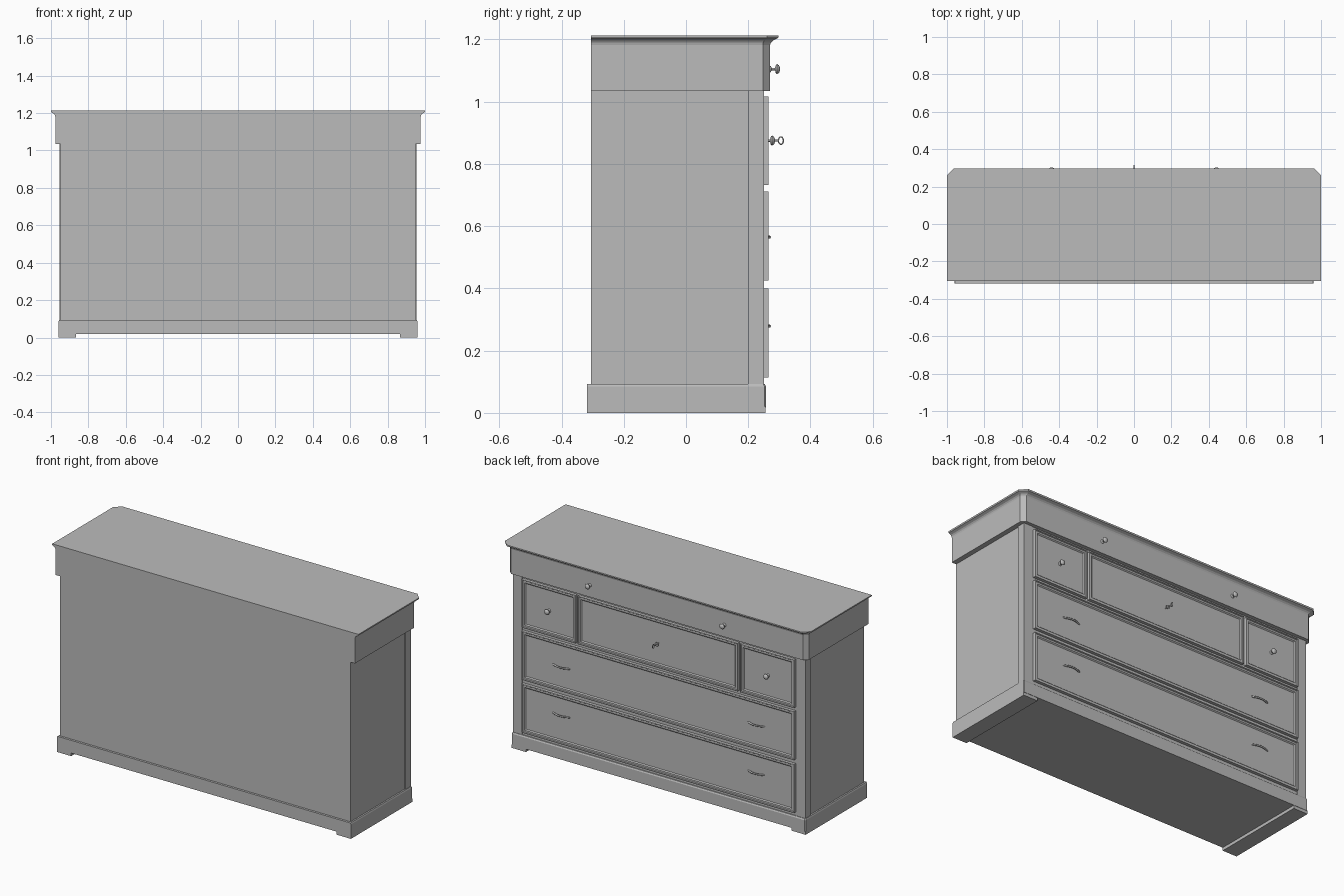
import bpy, bmesh, math
from mathutils import Matrix, Vector

if "Cube" in bpy.data.objects:
    bpy.data.objects.remove(bpy.data.objects["Cube"])

GREY = (0.5, 0.5, 0.5, 1)
paint = bpy.data.materials.new("plain grey")
paint.use_nodes = True
paint.diffuse_color = GREY
paint.node_tree.nodes["Principled BSDF"].inputs["Base Color"].default_value = GREY

BACK = -0.305


def finish(name, bm, smooth=False):
    bmesh.ops.recalc_face_normals(bm, faces=bm.faces)
    mesh = bpy.data.meshes.new(name)
    bm.to_mesh(mesh)
    bm.free()
    mesh.materials.append(paint)
    obj = bpy.data.objects.new(name, mesh)
    bpy.context.collection.objects.link(obj)
    if smooth:
        bpy.ops.object.select_all(action="DESELECT")
        obj.select_set(True)
        bpy.context.view_layer.objects.active = obj
        bpy.ops.object.shade_smooth_by_angle(angle=math.radians(50))
    return obj


def add_box(bm, x0, x1, y0, y1, z0, z1):
    place = Matrix.Translation(((x0 + x1) / 2, (y0 + y1) / 2, (z0 + z1) / 2))
    size = Matrix.Diagonal((x1 - x0, y1 - y0, z1 - z0, 1))
    return bmesh.ops.create_cube(bm, size=1, matrix=place @ size)["verts"]


def box(name, *bounds):
    bm = bmesh.new()
    add_box(bm, *bounds)
    return finish(name, bm)


def bridge(bm, rings, caps=True):
    for a, b in zip(rings, rings[1:]):
        n = len(a)
        for i in range(n):
            bm.faces.new((a[i], a[(i + 1) % n], b[(i + 1) % n], b[i]))
    if caps:
        bm.faces.new(rings[0])
        bm.faces.new(rings[-1])


def cut_corner_block(name, levels, back=BACK):
    """Stack of outlines with cut front corners: half width, front, cut, height."""
    bm = bmesh.new()
    rings = []
    for w, front, cut, z in levels:
        outline = [(-w, back), (w, back), (w, front - cut),
                   (w - cut, front), (cut - w, front), (-w, front - cut)]
        rings.append([bm.verts.new((x, y, z)) for x, y in outline])
    bridge(bm, rings)
    return finish(name, bm)


def drawer(name, x0, x1, z0, z1):
    """Slab front with a moulded rim around a sunken panel."""
    bm = bmesh.new()
    add_box(bm, x0, x1, 0.24, 0.265, z0, z1)
    bm.normal_update()
    face = max(bm.faces, key=lambda f: f.calc_center_median().y)
    for width, depth in ((0.006, 0), (0.004, -0.004), (0.014, 0), (0.008, -0.006)):
        bmesh.ops.inset_region(bm, faces=[face], thickness=width, depth=depth)
    return finish(name, bm)


def knob(name, x, y, z):
    """Turned mushroom knob pointing along +y."""
    profile = [(0.011, 0), (0.009, 0.003), (0.004, 0.005), (0.004, 0.016),
               (0.014, 0.019), (0.016, 0.023), (0.012, 0.029), (0.005, 0.032)]
    bm = bmesh.new()
    rings = []
    for r, d in profile:
        angles = [math.tau * i / 16 for i in range(16)]
        rings.append([bm.verts.new((x + r * math.cos(a), y + d, z + r * math.sin(a)))
                      for a in angles])
    bridge(bm, rings)
    return finish(name, bm, True)


def rod(name, points, radius, cyclic=False):
    """Round bar along a path."""
    curve = bpy.data.curves.new(name, "CURVE")
    curve.dimensions = "3D"
    curve.bevel_depth = radius
    curve.bevel_resolution = 2
    curve.use_fill_caps = True
    spline = curve.splines.new("POLY")
    spline.points.add(len(points) - 1)
    for p, co in zip(spline.points, points):
        p.co = (*co, 1)
    spline.use_cyclic_u = cyclic
    spline.use_smooth = True
    curve.materials.append(paint)
    obj = bpy.data.objects.new(name, curve)
    bpy.context.collection.objects.link(obj)
    return obj


# Carcass, with slightly proud front posts
box("carcass", -0.948, 0.948, BACK, 0.247, 0.08, 1.05)
for side, s in (("left", 1), ("right", -1)):
    lo, hi = sorted((s * 0.895, s * 0.954))
    box(side + "_post", lo, hi, 0.2, 0.25, 0.08, 1.05)

# Plinth and feet
cut_corner_block("plinth", [(0.96, 0.257, 0.005, 0.018), (0.96, 0.257, 0.005, 0.085),
                            (0.957, 0.253, 0.005, 0.093)], -0.318)
for side, s in (("left", 1), ("right", -1)):
    lo, hi = sorted((s * 0.867, s * 0.96))
    box(side + "_foot", lo, hi, -0.318, 0.255, 0, 0.02)

# Frieze, cove moulding and top
cut_corner_block("frieze", [(0.977, 0.27, 0.023, 1.035), (0.977, 0.27, 0.023, 1.19)])
cut_corner_block("top", [(0.977, 0.27, 0.023, 1.182), (0.979, 0.273, 0.025, 1.19),
                         (0.984, 0.28, 0.028, 1.197), (0.992, 0.289, 0.032, 1.201),
                         (0.998, 0.295, 0.035, 1.204), (1.0, 0.297, 0.036, 1.208),
                         (1.0, 0.297, 0.036, 1.213)])

# Drawers
drawer("bottom_drawer", -0.89, 0.89, 0.113, 0.4)
drawer("middle_drawer", -0.89, 0.89, 0.425, 0.712)
drawer("centre_drawer", -0.522, 0.522, 0.733, 1.017)
drawer("left_small_drawer", 0.538, 0.89, 0.733, 1.017)
drawer("right_small_drawer", -0.89, -0.538, 0.733, 1.017)

# Knobs and bow pulls
for side, s in (("left", 1), ("right", -1)):
    knob(side + "_frieze_knob", s * 0.44, 0.27, 1.105)
    knob(side + "_drawer_knob", s * 0.715, 0.254, 0.875)
    for row, z in (("bottom", 0.279), ("middle", 0.565)):
        steps = [i / 6 - 1 for i in range(13)]
        path = [(s * 0.637 + 0.055 * t, 0.252 + 0.016 * math.cos(t * math.pi / 2), z)
                for t in steps]
        rod(f"{row}_{side}_pull", path, 0.005)

# Key in the centre drawer
rod("key_shaft", [(0, 0.25, 0.875), (0, 0.298, 0.875)], 0.003)
rod("key_collar", [(0, 0.272, 0.875), (0, 0.276, 0.875)], 0.012)
ring = [math.tau * i / 20 for i in range(20)]
rod("key_bow", [(0, 0.305 + 0.008 * math.cos(a), 0.875 + 0.012 * math.sin(a)) for a in ring],
    0.002, True)
